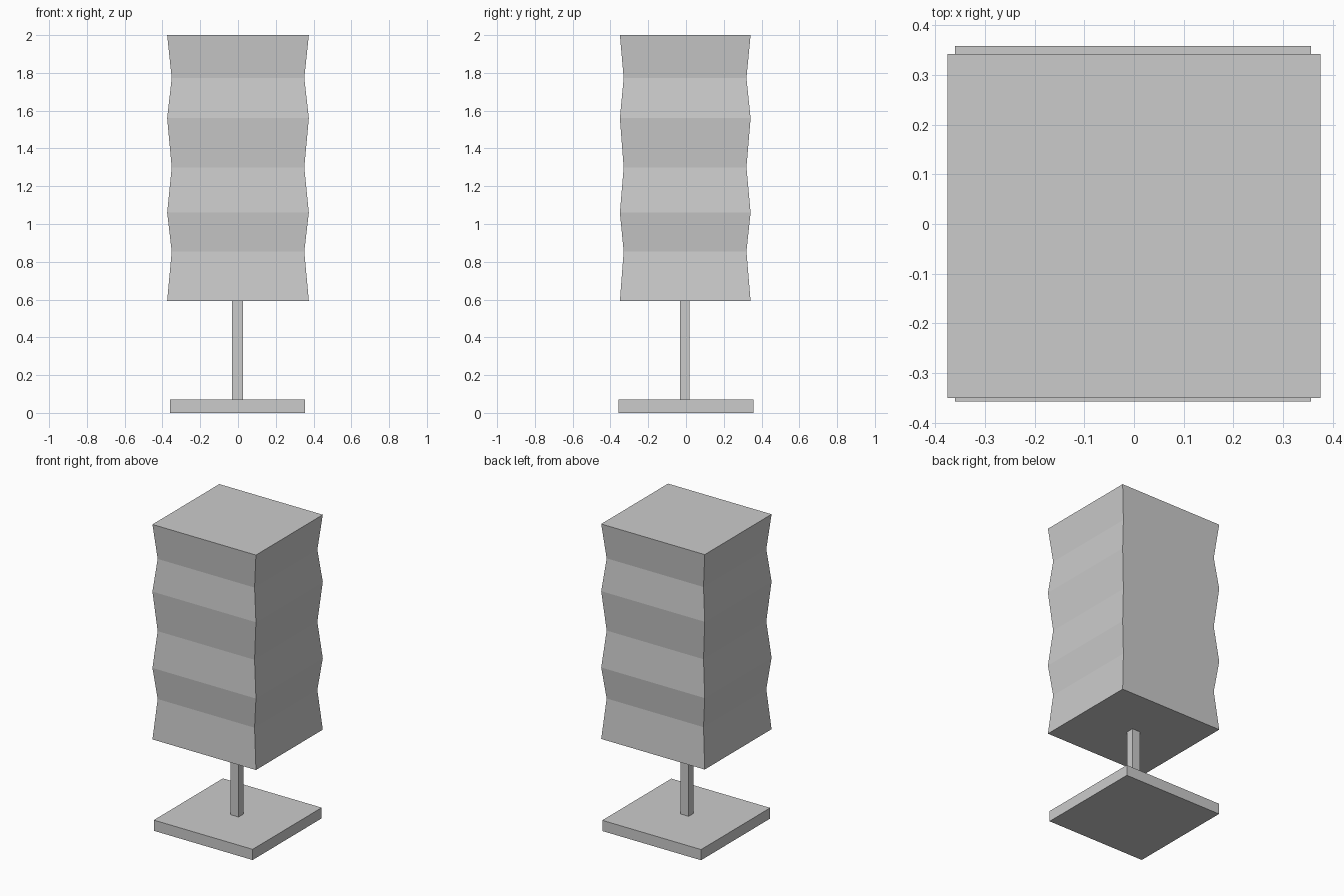
import bpy, bmesh

if "Cube" in bpy.data.objects:
    bpy.data.objects.remove(bpy.data.objects["Cube"])


def stacked_rings(name, rings):
    """Closed solid through rectangular rings (x0, x1, y0, y1, z)."""
    bm = bmesh.new()
    loops = []
    for x0, x1, y0, y1, z in rings:
        loops.append([bm.verts.new((x, y, z))
                      for x, y in ((x0, y0), (x1, y0), (x1, y1), (x0, y1))])
    for a, b in zip(loops, loops[1:]):
        for i in range(4):
            j = (i + 1) % 4
            bm.faces.new((a[i], a[j], b[j], b[i]))
    bm.faces.new(loops[0][::-1])
    bm.faces.new(loops[-1])
    mesh = bpy.data.meshes.new(name)
    bm.to_mesh(mesh)
    bm.free()
    obj = bpy.data.objects.new(name, mesh)
    bpy.context.collection.objects.link(obj)
    return obj


def box(name, x0, x1, y0, y1, z0, z1):
    return stacked_rings(name, [(x0, x1, y0, y1, z) for z in (z0, z1)])


# Square foot plate
box("base", -0.36, 0.356, -0.357, 0.358, 0.0, 0.07)

# Thin square stem
box("stem", -0.032, 0.027, -0.033, 0.018, 0.07, 0.592)

# Pleated shade: alternating wide and pinched levels
wide = (-0.375, 0.375, -0.35, 0.342)
waist = (-0.351, 0.351, -0.33, 0.32)
levels = (0.592, 0.855, 1.06, 1.30, 1.56, 1.773, 2.0)
stacked_rings("shade", [(*(waist if i % 2 else wide), z)
                        for i, z in enumerate(levels)])
